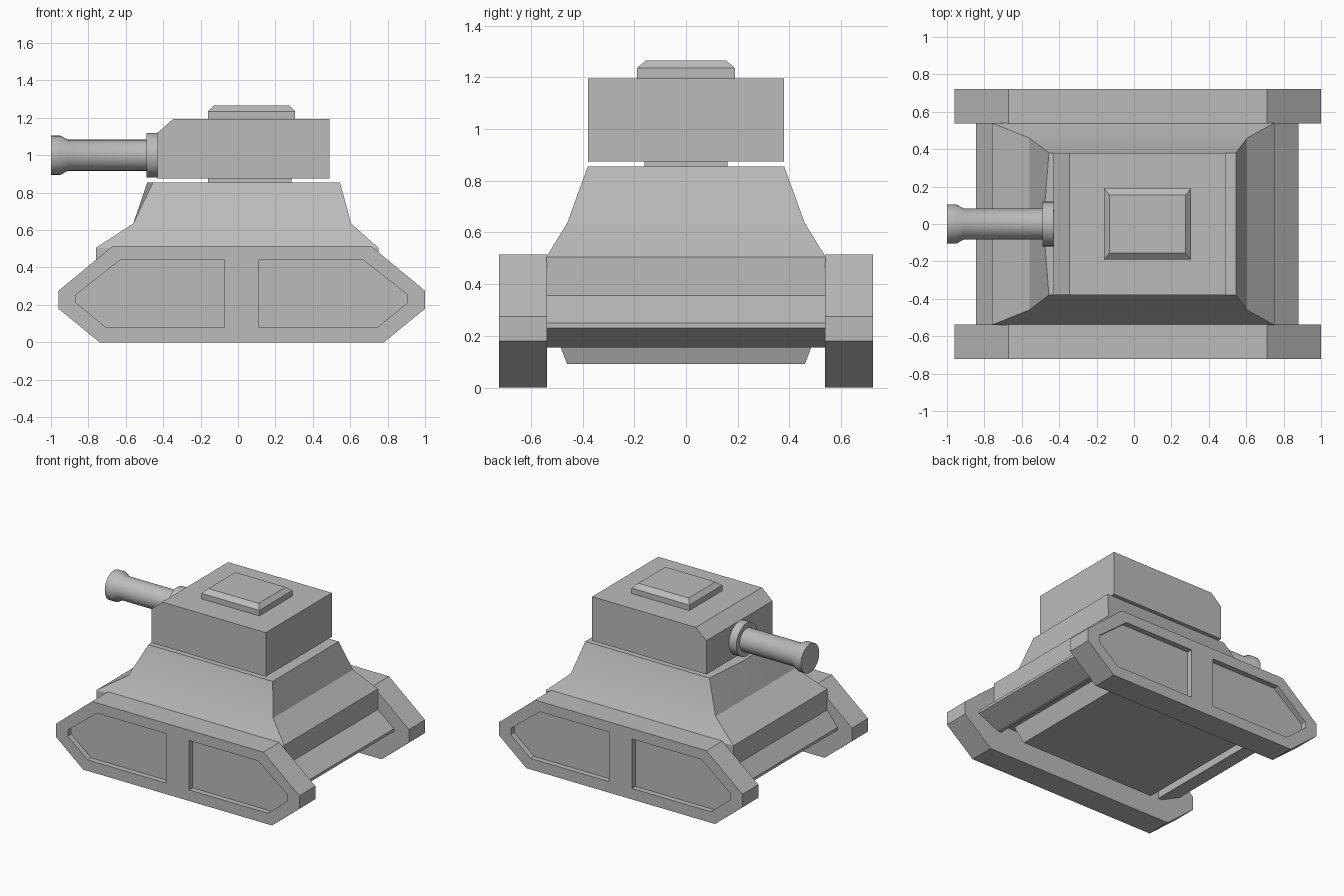
import bpy, bmesh, math
from mathutils import Vector

cube = bpy.data.objects.get("Cube")
if cube:
    bpy.data.objects.remove(cube, do_unlink=True)

GREY = (0.5, 0.5, 0.5, 1)
grey = bpy.data.materials.new("plain grey")
grey.use_nodes = True
grey.diffuse_color = GREY
grey.node_tree.nodes["Principled BSDF"].inputs["Base Color"].default_value = GREY


def finish(name, bm, smooth=False):
    bmesh.ops.recalc_face_normals(bm, faces=bm.faces)
    mesh = bpy.data.meshes.new(name)
    bm.to_mesh(mesh)
    bm.free()
    mesh.materials.append(grey)
    obj = bpy.data.objects.new(name, mesh)
    bpy.context.collection.objects.link(obj)
    if smooth:
        bpy.ops.object.select_all(action="DESELECT")
        obj.select_set(True)
        bpy.context.view_layer.objects.active = obj
        bpy.ops.object.shade_smooth_by_angle(angle=math.radians(30))
    return obj


def loft(name, rings, smooth=False):
    """Skin a list of equal point rings and cap both ends."""
    bm = bmesh.new()
    loops = [[bm.verts.new(p) for p in ring] for ring in rings]
    n = len(loops[0])
    for a, b in zip(loops, loops[1:]):
        for i in range(n):
            j = (i + 1) % n
            bm.faces.new((a[i], a[j], b[j], b[i]))
    bm.faces.new(loops[0])
    bm.faces.new(loops[-1])
    return finish(name, bm, smooth)


def rect(x0, x1, y, z, bow=0):
    """Rectangle ring; bow pushes the middle of the -x edge outward."""
    return [(x0, -y, z), (x1, -y, z), (x1, y, z), (x0, y, z), (x0 - bow, 0, z)]


def extrude(name, profile, y0, y1):
    return loft(name, [[(x, y, z) for x, z in profile] for y in (y0, y1)])


# Tracks: side profile with two recessed panels on the outer face
MID = 0.02
half = [(0.69, 0.515), (0.98, 0.275), (0.98, 0.18), (0.76, 0)]
outline = [(MID + x, z) for x, z in half] + [(MID - x, z) for x, z in reversed(half)]
panel = [(0.092, 0.44), (0.65, 0.44), (0.885, 0.255), (0.885, 0.21), (0.725, 0.08), (0.092, 0.08)]
INNER, OUTER, FLOOR = 0.538, 0.723, 0.683


def track(name, side):
    bm = bmesh.new()

    def ring(points, y):
        return [bm.verts.new((x, side * y, z)) for x, z in points]

    def skin(a, b):
        for i in range(len(a)):
            j = (i + 1) % len(a)
            bm.faces.new((a[i], a[j], b[j], b[i]))

    inner, outer = ring(outline, INNER), ring(outline, OUTER)
    bm.faces.new(inner)
    skin(inner, outer)
    rims = []
    for s in (1, -1):
        pts = [(MID + s * x, z) for x, z in panel]
        rim, floor = ring(pts, OUTER), ring(pts, FLOOR)
        skin(rim, floor)
        bm.faces.new(floor)
        rims.append(rim)
    # Outer frame: one face around each panel half, joined at the centre
    top = bm.verts.new((MID, side * OUTER, 0.515))
    low = bm.verts.new((MID, side * OUTER, 0))
    for o, r in ((outer[:4], rims[0]), (outer[:3:-1], rims[1])):
        strips = [(top, o[0], r[1], r[0]), (o[0], o[1], r[2], r[1]),
                  (o[1], o[2], r[3], r[2]), (o[2], o[3], r[4], r[3]),
                  (o[3], low, r[5], r[4]), (low, top, r[0], r[5])]
        for strip in strips:
            bm.faces.new(strip)
    return finish(name, bm)


track("left_track", 1)
track("right_track", -1)

# Lower hull: sloped bumpers at both ends and a shallow groove underneath
extrude("lower_hull", [(0.75, 0.355), (0.88, 0.25), (0.88, 0.23), (0.72, 0.155),
                       (0.69, 0.155), (0.69, 0.21), (-0.66, 0.21), (-0.66, 0.155),
                       (-0.69, 0.155), (-0.845, 0.23), (-0.845, 0.25), (-0.76, 0.355)],
        -INNER, INNER)
loft("belly_plate", [rect(-0.53, 0.56, 0.46, 0.09), rect(-0.575, 0.605, 0.505, 0.21)])

# Upper hull: flared body with a slightly bowed upper end
loft("upper_hull", [rect(-0.76, 0.75, 0.54, 0.35), rect(-0.76, 0.75, 0.54, 0.505),
                    rect(-0.56, 0.605, 0.46, 0.635),
                    rect(-0.455, 0.545, 0.38, 0.855, 0.03)], smooth=True)

# Turret
loft("turret_neck", [rect(-0.16, 0.285, 0.16, 0.845), rect(-0.16, 0.285, 0.16, 0.885)])
extrude("turret", [(-0.43, 0.875), (0.49, 0.875), (0.49, 1.195),
                   (-0.345, 1.195), (-0.43, 1.12)], -0.38, 0.38)
loft("hatch", [rect(-0.16, 0.305, 0.19, 1.19), rect(-0.16, 0.305, 0.19, 1.235),
               rect(-0.13, 0.275, 0.155, 1.265)])


# Gun: lathed along x
def lathe(name, profile, z, sides=32):
    rings = []
    for x, r in profile:
        angles = [math.tau * i / sides for i in range(sides)]
        rings.append([(x, r * math.cos(a), z + r * math.sin(a)) for a in angles])
    return loft(name, rings, smooth=True)


lathe("gun_collar", [(-0.42, 0.12), (-0.49, 0.12)], 1.0)
lathe("gun_barrel", [(-0.45, 0.083), (-0.91, 0.083), (-0.95, 0.105), (-1.0, 0.105)], 1.0)
